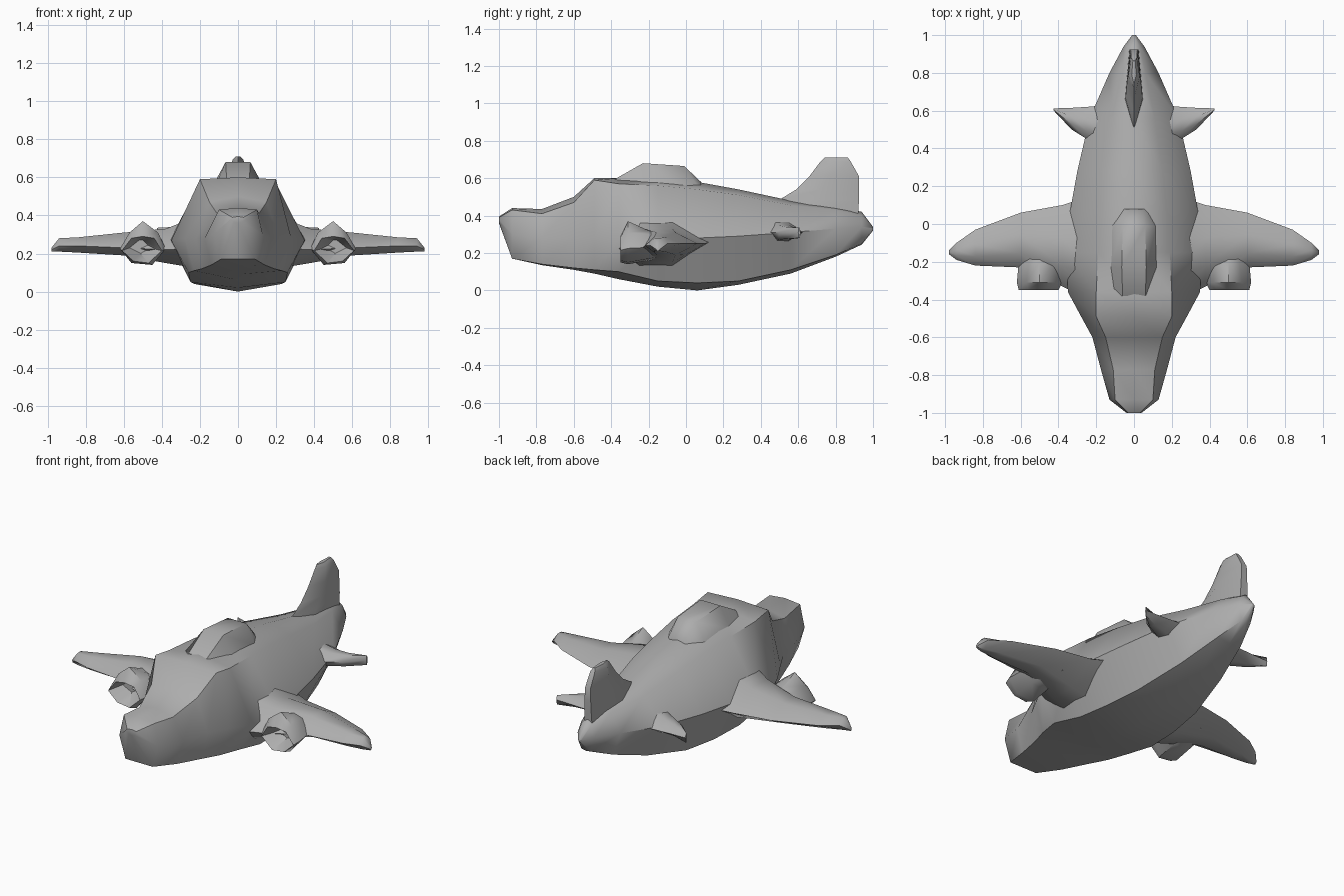
import bpy, bmesh, math

if "Cube" in bpy.data.objects:
    bpy.data.objects.remove(bpy.data.objects["Cube"])

grey = bpy.data.materials.new("plain grey")
grey.diffuse_color = (0.42, 0.42, 0.42, 1)
grey.use_nodes = True
grey.node_tree.nodes["Principled BSDF"].inputs["Base Color"].default_value = grey.diffuse_color


def loft(name, rings, mirror=False, angle=50):
    """Skin closed rings of equal length and cap both ends."""
    bm = bmesh.new()
    loops = [[bm.verts.new(p) for p in ring] for ring in rings]
    n = len(loops[0])
    for a, b in zip(loops, loops[1:]):
        for i in range(n):
            j = (i + 1) % n
            bm.faces.new((a[i], a[j], b[j], b[i]))
    bm.faces.new(loops[0])
    bm.faces.new(loops[-1])
    bmesh.ops.recalc_face_normals(bm, faces=bm.faces)
    mesh = bpy.data.meshes.new(name)
    bm.to_mesh(mesh)
    bm.free()
    mesh.materials.append(grey)
    ob = bpy.data.objects.new(name, mesh)
    bpy.context.collection.objects.link(ob)
    if mirror:
        ob.modifiers.new("mirror", 'MIRROR').use_mirror_merge = False
    bpy.ops.object.select_all(action='DESELECT')
    ob.select_set(True)
    bpy.context.view_layer.objects.active = ob
    bpy.ops.object.shade_smooth_by_angle(angle=math.radians(angle))
    return ob


def body_ring(y, zb, wb, zbe, wm, zm, ws, zs, zt):
    """Keel, chine, widest point, shoulder and spine, mirrored across x."""
    right = [(wb, zbe), (wm, zm), (ws, zs)]
    pts = [(0, zb)] + right + [(0, zt)] + [(-x, z) for x, z in reversed(right)]
    return [(x, y, z) for x, z in pts]


# Fuselage
loft("fuselage", [body_ring(*s) for s in [
    (-1.00, .36, .02, .365, .04, .38, .03, .39, .395),
    (-.93, .17, .09, .17, .13, .30, .10, .43, .44),
    (-.77, .135, .14, .14, .175, .28, .11, .41, .435),
    (-.60, .11, .19, .12, .22, .28, .15, .47, .50),
    (-.49, .09, .23, .11, .28, .28, .20, .59, .60),
    (-.36, .06, .26, .10, .35, .27, .20, .57, .60),
    (-.15, .02, .25, .05, .36, .27, .19, .56, .60),
    (.06, .00, .23, .04, .34, .28, .17, .54, .58),
    (.28, .03, .20, .05, .30, .29, .15, .51, .54),
    (.56, .09, .14, .11, .235, .31, .11, .455, .48),
    (.80, .18, .08, .19, .13, .33, .06, .43, .45),
    (.94, .245, .03, .25, .055, .34, .03, .40, .42),
    (1.00, .32, .005, .325, .01, .33, .005, .335, .34)]])

# Canopy hump
loft("canopy", [[(s * x, y, z) for s, x, z in
                 [(-1, w, z0), (-1, w * .5, z1), (1, w * .5, z1), (1, w, z0)]]
                for y, w, z0, z1 in [
    (-.38, .12, .55, .595), (-.23, .13, .56, .68),
    (-.01, .12, .55, .665), (.08, .08, .53, .58)]])


def wing_ring(x, lead, trail, zl, zt, top, bot):
    """Six-sided wing section from leading to trailing edge."""
    a, b = lead + (trail - lead) * .25, lead + (trail - lead) * .6
    return [(x, lead, zl), (x, a, top), (x, b, top), (x, trail, zt),
            (x, b, bot), (x, a, bot)]


# Main wings, tapering to rounded tips
loft("wing", [wing_ring(*s) for s in [
    (.20, -.42, .16, .23, .27, .40, .12),
    (.38, -.33, .10, .22, .25, .33, .15),
    (.60, -.23, .06, .23, .25, .31, .19),
    (.84, -.22, -.03, .24, .25, .285, .205),
    (.94, -.19, -.10, .24, .25, .28, .21),
    (.98, -.16, -.14, .22, .22, .23, .21)]], mirror=True)


def engine_ring(y, x0, x1, z0, z1, peak):
    """Irregular pod section with a raised top edge."""
    m = (z0 + z1) / 2
    return [(x0, y, m), (x0 + .07, y, z0), (x1 - .06, y, z0 + .01),
            (x1, y, m), (x1 - .05, y, z1), (.5, y, peak), (x0 + .04, y, z1)]


# Engine pods beneath the leading edges, with hollow intakes
loft("engine", [engine_ring(*s) for s in [
    (-.27, .46, .57, .19, .27, .27),
    (-.35, .40, .61, .15, .28, .29),
    (-.31, .38, .62, .14, .31, .37),
    (-.20, .38, .61, .16, .30, .32),
    (-.02, .42, .55, .19, .27, .28)]], mirror=True)

# Tailplanes
loft("tailplane", [wing_ring(*s) for s in [
    (.14, .40, .63, .31, .31, .38, .25),
    (.25, .45, .62, .31, .31, .35, .27),
    (.33, .50, .615, .31, .31, .34, .275),
    (.425, .60, .612, .31, .31, .335, .28)]], mirror=True)

# Upright tail fin
loft("tail_fin", [[(0, f, z), (t, f + (b - f) * .4, z), (t * .5, b, z),
                   (-t * .5, b, z), (-t, f + (b - f) * .4, z)]
                  for z, f, b, t in [
    (.40, .46, .92, .05), (.485, .50, .925, .045), (.54, .59, .925, .04),
    (.61, .66, .925, .035), (.69, .72, .88, .03), (.71, .74, .865, .012)]])
